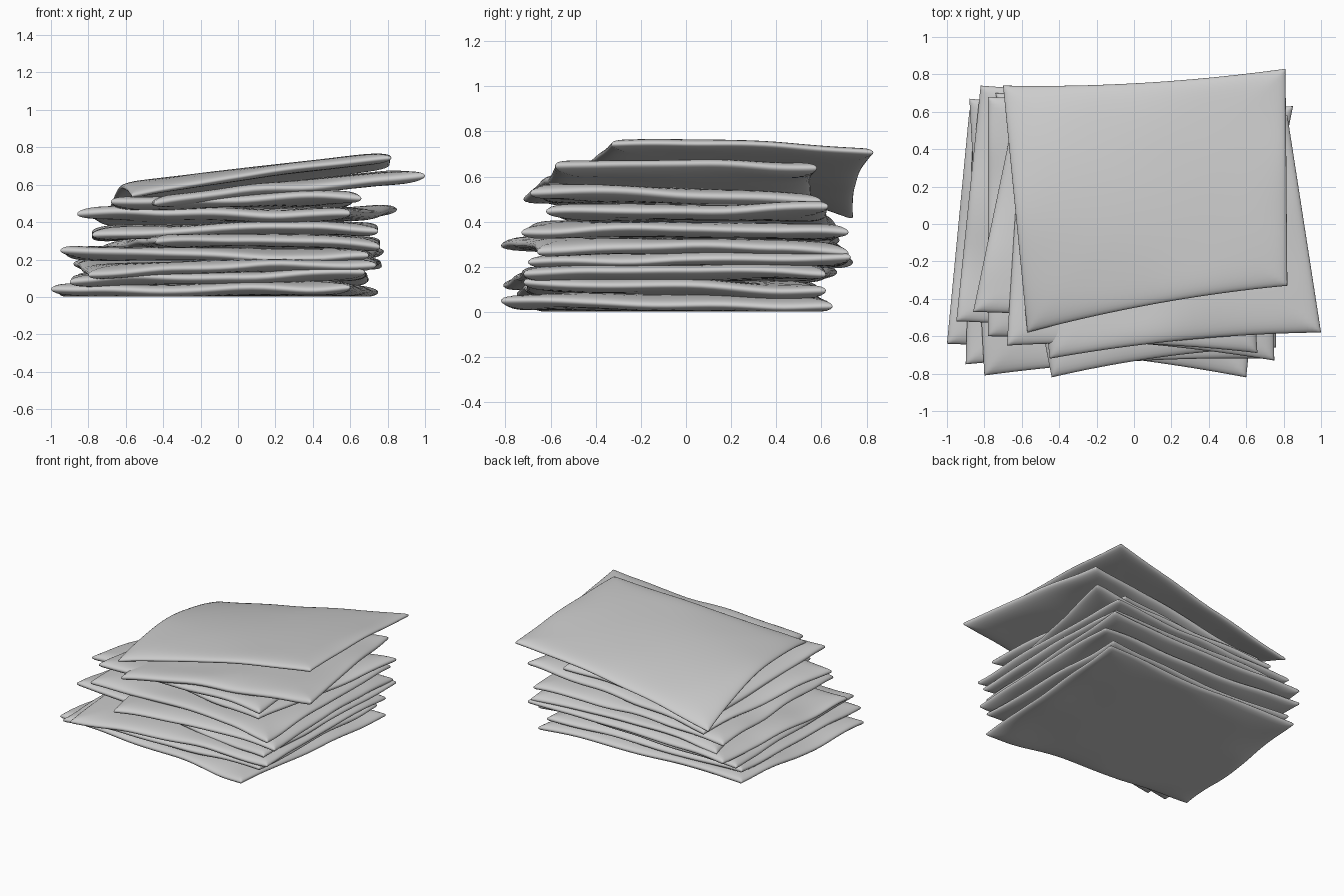
import bpy, bmesh, math
from mathutils import Vector, noise

if "Cube" in bpy.data.objects:
    bpy.data.objects.remove(bpy.data.objects["Cube"])

cloth = bpy.data.materials.new("plain grey cloth")
cloth.use_nodes = True
GREY = (0.6, 0.6, 0.6, 1)
cloth.diffuse_color = GREY
cloth.node_tree.nodes["Principled BSDF"].inputs["Base Color"].default_value = GREY

N = 36  # cells along each side of a sack


def sack(name, middle, front_left, front_right, back_right, back_left, half=0.036, crease=0.025, left_lift=0):
    """Flat pillow stretched over four corners, with its centre at height middle."""
    corners = [Vector(c) for c in (front_left, front_right, back_right, back_left)]
    seed = Vector((0, 0, middle * 40))
    mean = sum(c.z for c in corners) / 4

    def point(i, j, side):
        # cells get finer towards the rim
        u = math.sin(math.pi * (i / N - 0.5))
        v = math.sin(math.pi * (j / N - 0.5))
        a, b = (u + 1) / 2, (v + 1) / 2
        p = corners[0].lerp(corners[1], a).lerp(corners[3].lerp(corners[2], a), b)
        # front and back edges slightly drawn in
        p.y -= 0.03 * v * (1 - u * u)
        # the middle rests on the pile, the corners droop or lift
        p.z += (middle - mean) * (1 - u * u * v * v)
        p.z += left_lift * (1 - a) * (1 - v * v)
        rim = max(u * u, v * v)
        p.z += crease * rim * noise.noise(Vector((p.x, p.y, 0)) * 2.5 + seed)
        # blunt rolled rim all round
        p.z += side * half * math.sqrt(max(0, 1 - rim ** 6))
        p.z = max(p.z, 0.002)
        return p

    bm = bmesh.new()
    top = {(i, j): bm.verts.new(point(i, j, 1)) for i in range(N + 1) for j in range(N + 1)}
    under = {k: v if 0 in k or N in k else bm.verts.new(point(*k, -1)) for k, v in top.items()}
    for i in range(N):
        for j in range(N):
            ring = [(i, j), (i + 1, j), (i + 1, j + 1), (i, j + 1)]
            bm.faces.new([top[k] for k in ring])
            bm.faces.new([under[k] for k in reversed(ring)])
    mesh = bpy.data.meshes.new(name)
    bm.to_mesh(mesh)
    bm.free()
    mesh.materials.append(cloth)
    obj = bpy.data.objects.new(name, mesh)
    bpy.context.collection.objects.link(obj)
    for poly in mesh.polygons:
        poly.use_smooth = True


# pile from the ground up: middle height, then front left, front right, back right, back left
sack("bottom_sack", .037, (-1, -.64, .03), (.6, -.82, .05), (.75, .65, .03), (-.88, .61, .04))
sack("second_sack", .1, (-.9, -.75, .09), (.68, -.72, .13), (.7, .62, .09), (-.86, .58, .1))
sack("third_sack", .165, (-.8, -.81, .13), (.74, -.72, .18), (.77, .62, .18), (-.88, .67, .17))
sack("fourth_sack", .23, (-.95, -.52, .24), (.7, -.7, .21), (.78, .73, .24), (-.82, .74, .22))
sack("fifth_sack", .29, (-.44, -.82, .29), (.76, -.66, .27), (.76, .72, .27), (-.74, .7, .26))
sack("sixth_sack", .355, (-.78, -.6, .32), (.75, -.73, .36), (.74, .72, .34), (-.78, .68, .32))
sack("seventh_sack", .43, (-.86, -.47, .45), (.6, -.62, .43), (.85, .63, .46), (-.62, .68, .37))
sack("eighth_sack", .495, (-.68, -.65, .5), (.66, -.69, .53), (.58, .6, .5), (-.6, .6, .42))
sack("ninth_sack", .57, (-.45, -.72, .5), (1, -.58, .65), (.82, .58, .64), (-.6, .58, .46))
sack("top_sack", .62, (-.57, -.58, .54), (.82, -.33, .74), (.81, .83, .71), (-.7, .74, .42), .03, .012, .08)
